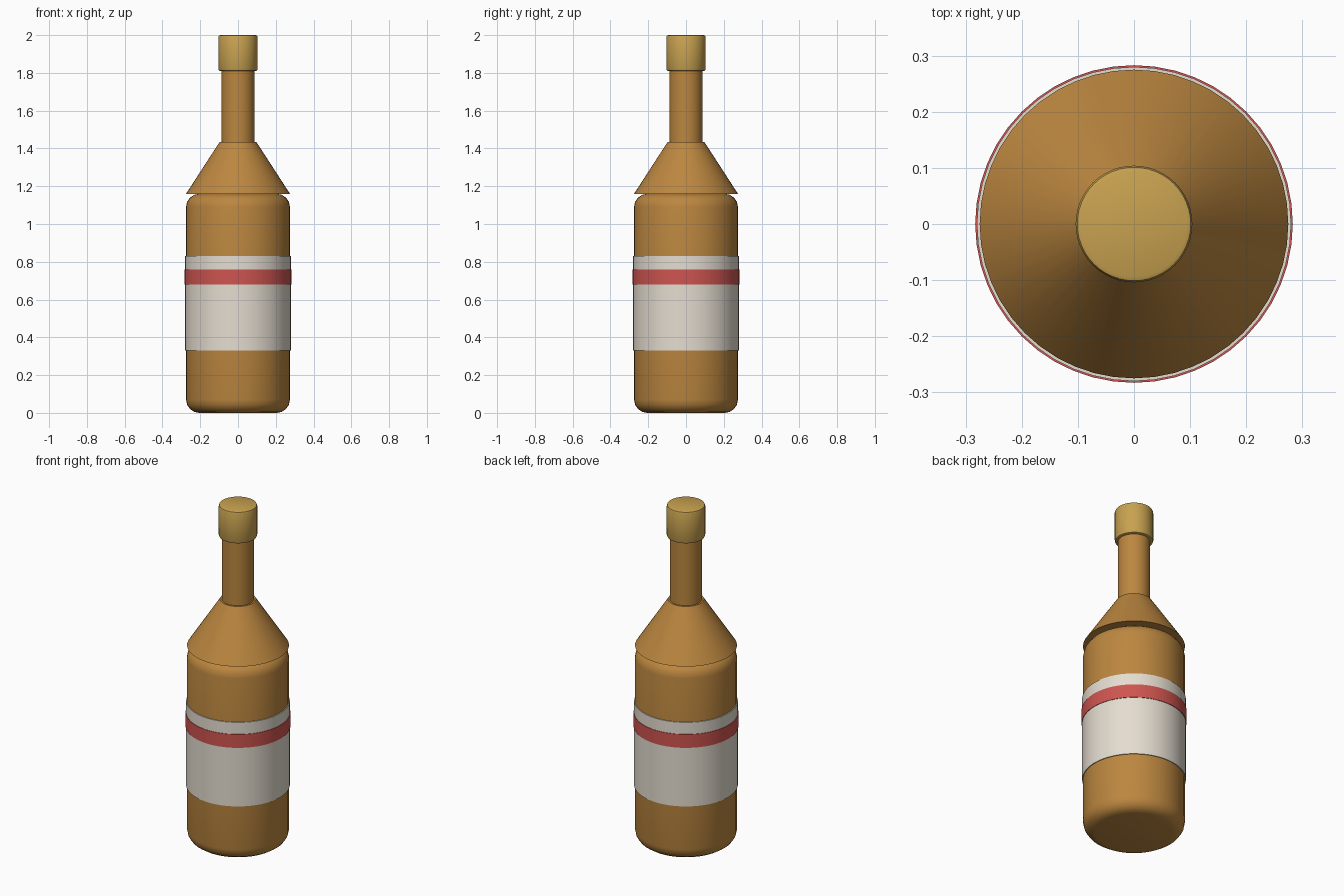
import bpy
import math

if "Cube" in bpy.data.objects:
    bpy.data.objects.remove(bpy.data.objects["Cube"])

SIDES = 48


def material(name, rgb):
    m = bpy.data.materials.new(name)
    m.diffuse_color = (*rgb, 1.0)
    m.use_nodes = True
    m.node_tree.nodes["Principled BSDF"].inputs["Base Color"].default_value = m.diffuse_color
    return m


amber = material("amber_glass", (0.50, 0.24, 0.05))
paper = material("label_paper", (0.78, 0.72, 0.63))
red = material("stripe_red", (0.62, 0.09, 0.08))
gold = material("cap_gold", (0.58, 0.36, 0.08))


def turned(name, z0, z1, r0, r1, mat, bevel=0.0, segments=3):
    """Upright round part between two heights, with optional rounded rims."""
    bpy.ops.mesh.primitive_cone_add(vertices=SIDES, radius1=r0, radius2=r1,
                                    depth=z1 - z0, location=(0, 0, (z0 + z1) / 2))
    ob = bpy.context.object
    ob.name = name
    ob.data.materials.append(mat)
    if bevel:
        mod = ob.modifiers.new("rim", "BEVEL")
        mod.width = bevel
        mod.segments = segments
        mod.limit_method = "ANGLE"
        mod.angle_limit = math.radians(40)
        mod.use_clamp_overlap = False
        bpy.ops.object.modifier_apply(modifier=mod.name)
    bpy.ops.object.shade_smooth_by_angle(angle=math.radians(35))
    return ob


# Bottle glass: rounded body, sloped shoulder, straight neck
turned("body", 0.0, 1.16, 0.275, 0.275, amber, bevel=0.07, segments=4)
turned("shoulder", 1.16, 1.435, 0.275, 0.097, amber)
turned("neck", 1.42, 1.83, 0.087, 0.087, amber)

# Cap
turned("cap", 1.81, 2.0, 0.104, 0.104, gold, bevel=0.01, segments=2)

# Wrapped label and its stripe
turned("label", 0.33, 0.83, 0.28, 0.28, paper)
turned("label_stripe", 0.68, 0.76, 0.283, 0.283, red)
